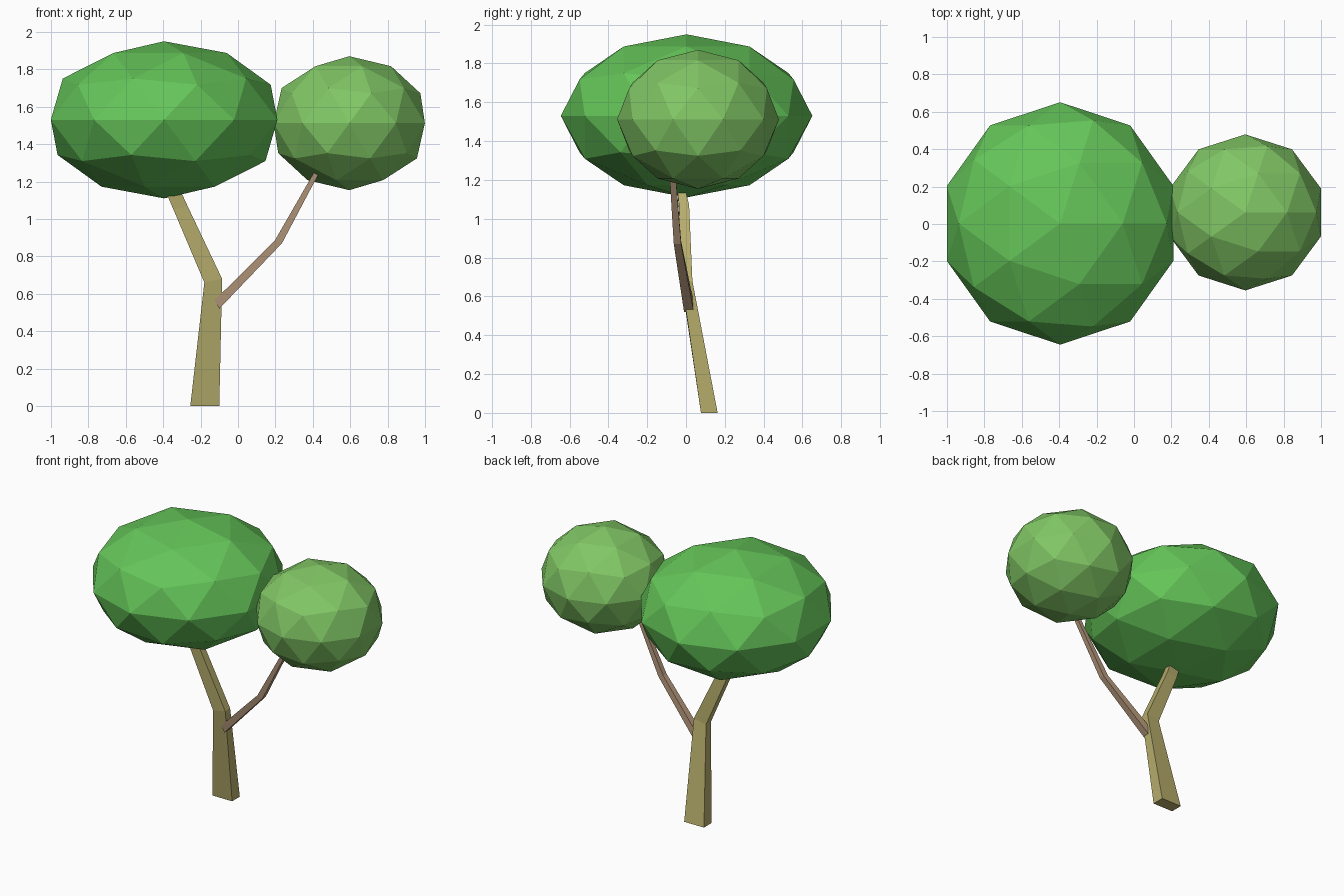
import bpy, bmesh

if "Cube" in bpy.data.objects:
    bpy.data.objects.remove(bpy.data.objects["Cube"])


def material(name, rgb):
    m = bpy.data.materials.new(name)
    m.diffuse_color = (*rgb, 1)
    m.use_nodes = True
    m.node_tree.nodes["Principled BSDF"].inputs["Base Color"].default_value = m.diffuse_color
    return m


def crown(name, center, radii, mat):
    """Faceted, flattened leaf ball."""
    bpy.ops.mesh.primitive_ico_sphere_add(subdivisions=2, radius=1, location=center)
    ob = bpy.context.object
    ob.name = name
    ob.scale = radii
    bpy.ops.object.transform_apply(location=False, rotation=False, scale=True)
    ob.data.materials.append(mat)


def limb(name, sections, mat):
    """Four-sided limb; each section is left (x, z), right (x, z), (y front, y back)."""
    bm = bmesh.new()
    rings = []
    for (xa, za), (xb, zb), (y0, y1) in sections:
        corners = ((xa, y0, za), (xb, y0, zb), (xb, y1, zb), (xa, y1, za))
        rings.append([bm.verts.new(c) for c in corners])
    for lo, hi in zip(rings, rings[1:]):
        for i in range(4):
            j = (i + 1) % 4
            bm.faces.new((lo[i], lo[j], hi[j], hi[i]))
    bm.faces.new(rings[0][::-1])
    bm.faces.new(rings[-1])
    bmesh.ops.recalc_face_normals(bm, faces=bm.faces)
    me = bpy.data.meshes.new(name)
    bm.to_mesh(me)
    bm.free()
    me.materials.append(mat)
    bpy.context.collection.objects.link(bpy.data.objects.new(name, me))


# Leaf crowns
crown("large_crown", (-0.395, 0.003, 1.53), (0.637, 0.648, 0.42),
      material("leaf_green", (0.13, 0.56, 0.10)))
crown("small_crown", (0.595, 0.062, 1.512), (0.425, 0.417, 0.358),
      material("leaf_light_green", (0.22, 0.57, 0.13)))

# Bent trunk, its tip buried in the large crown
limb("trunk", [
    ((-0.255, 0.0), (-0.10, 0.0), (0.077, 0.163)),
    ((-0.18, 0.66), (-0.085, 0.68), (-0.022, 0.033)),
    ((-0.345, 1.05), (-0.27, 1.07), (-0.036, 0.016)),
    ((-0.41, 1.20), (-0.33, 1.20), (-0.05, -0.015)),
], material("trunk_bark", (0.47, 0.42, 0.15)))

# Side branch, its tip buried in the small crown
limb("side_branch", [
    ((-0.125, 0.565), (-0.10, 0.52), (-0.01, 0.04)),
    ((0.197, 0.885), (0.235, 0.87), (-0.063, -0.025)),
    ((0.43, 1.29), (0.452, 1.28), (-0.088, -0.058)),
], material("branch_bark", (0.44, 0.30, 0.19)))
